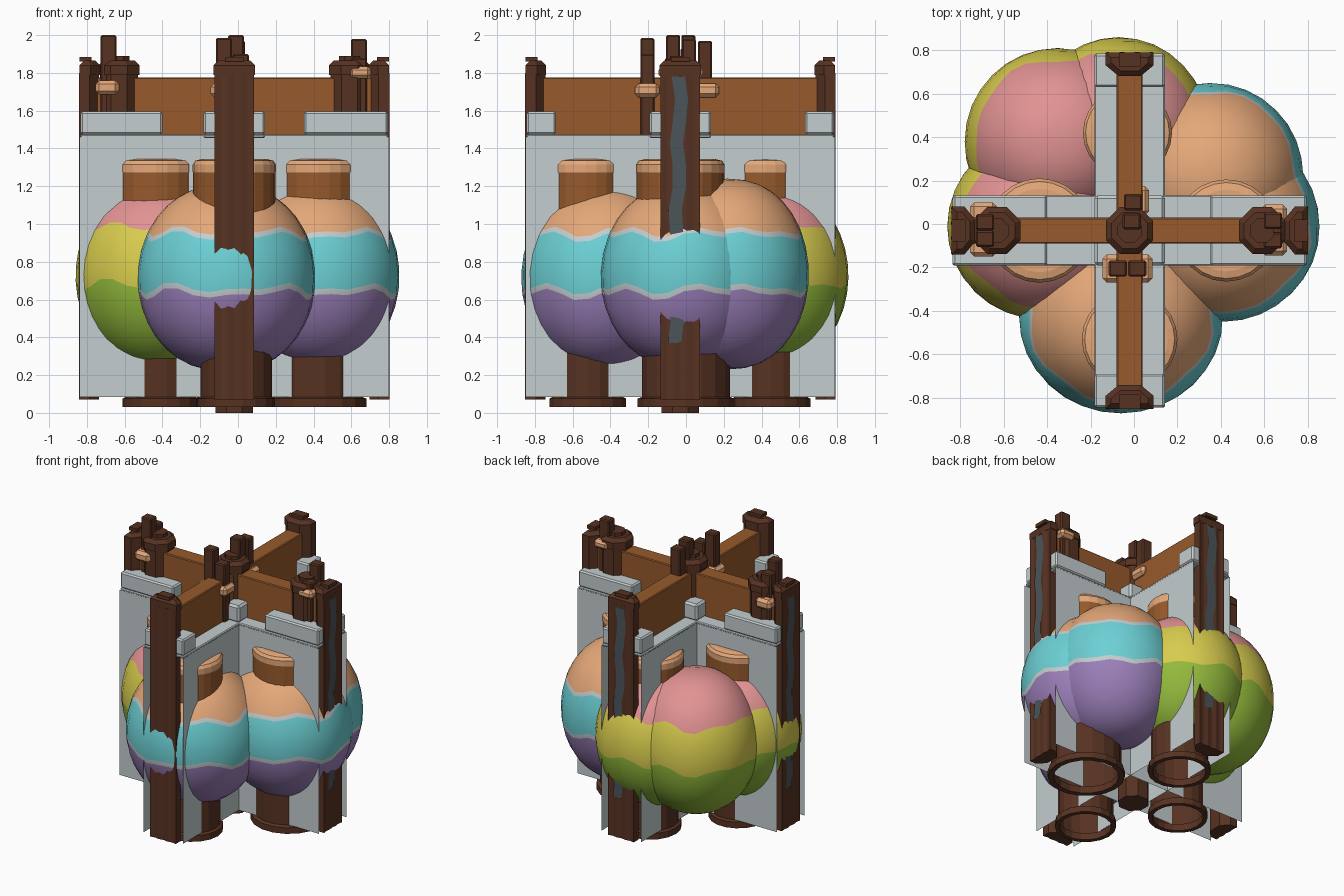
import bpy, bmesh, math
from mathutils import Vector

if "Cube" in bpy.data.objects:
    bpy.data.objects.remove(bpy.data.objects["Cube"])

CX, CY = -0.02, -0.03          # middle of the crossing walls


def mat(name, rgb):
    m = bpy.data.materials.new(name)
    m.diffuse_color = (*rgb, 1)
    m.use_nodes = True
    m.node_tree.nodes["Principled BSDF"].inputs["Base Color"].default_value = m.diffuse_color
    return m


GRAY = mat("stone_gray", (0.55, 0.61, 0.62))
DARK = mat("dark_wood", (0.095, 0.032, 0.016))
WOOD = mat("beam_wood", (0.31, 0.102, 0.025))
TAN = mat("tan_clay", (0.78, 0.39, 0.19))
PINK = mat("pink_clay", (0.76, 0.29, 0.29))
YELLOW = mat("yellow_clay", (0.68, 0.60, 0.075))
GREEN = mat("green_clay", (0.29, 0.49, 0.045))
TEAL = mat("teal_clay", (0.15, 0.63, 0.66))
PURPLE = mat("purple_clay", (0.33, 0.215, 0.49))
SLATE = mat("slate", (0.07, 0.09, 0.10))


def finish(name, bm, mats, smooth=False):
    me = bpy.data.meshes.new(name)
    bmesh.ops.recalc_face_normals(bm, faces=bm.faces)
    bm.to_mesh(me)
    bm.free()
    for m in mats:
        me.materials.append(m)
    ob = bpy.data.objects.new(name, me)
    bpy.context.collection.objects.link(ob)
    if smooth:
        for p in me.polygons:
            p.use_smooth = True
    return ob


def box(name, x0, x1, y0, y1, z0, z1, m, bevel=0.0):
    bm = bmesh.new()
    bmesh.ops.create_cube(bm, size=1)
    for v in bm.verts:
        v.co = Vector(((x0 + x1) / 2 + v.co.x * (x1 - x0),
                       (y0 + y1) / 2 + v.co.y * (y1 - y0),
                       (z0 + z1) / 2 + v.co.z * (z1 - z0)))
    if bevel:
        bmesh.ops.bevel(bm, geom=list(bm.edges), offset=bevel, segments=1, affect='EDGES')
    return finish(name, bm, [m])


def prism(name, pts, z0, z1, m, bevel=0.0):
    """Upright prism over a plan outline."""
    bm = bmesh.new()
    lo = [bm.verts.new((x, y, z0)) for x, y in pts]
    hi = [bm.verts.new((x, y, z1)) for x, y in pts]
    n = len(pts)
    bm.faces.new(lo)
    top = bm.faces.new(hi)
    for i in range(n):
        bm.faces.new((lo[i], lo[(i + 1) % n], hi[(i + 1) % n], hi[i]))
    if bevel:
        bmesh.ops.bevel(bm, geom=list(top.edges), offset=bevel, segments=1, affect='EDGES')
    return finish(name, bm, [m])


def lathe(name, cx, cy, prof, mats, idx, n=20, cap=False):
    """Revolved profile of (radius, height); idx gives the colour of each band."""
    bm = bmesh.new()
    rings = [[bm.verts.new((cx + r * math.cos(2 * math.pi * i / n),
                            cy + r * math.sin(2 * math.pi * i / n), z)) for i in range(n)]
             for r, z in prof]
    for k, (a, b) in enumerate(zip(rings, rings[1:])):
        for i in range(n):
            f = bm.faces.new((a[i], a[(i + 1) % n], b[(i + 1) % n], b[i]))
            f.material_index = idx[k]
    if cap:
        bm.faces.new(rings[-1]).material_index = idx[-1]
    return finish(name, bm, mats)


def octagon(x, y, r):
    a = [math.pi / 8 + i * math.pi / 4 for i in range(8)]
    k = r / math.cos(math.pi / 8)
    return [(x + k * math.cos(t), y + k * math.sin(t)) for t in a]


def bulb(name, cx, cy, rx, ry, z0, z1, breaks, mats, n=32):
    """Rounded pot body with wavy painted bands between the break heights."""
    zc, h = (z0 + z1) / 2, (z1 - z0) / 2
    phis = [0] + [math.acos((zc - b) / h) for b in breaks] + [math.pi]
    rows = []                                      # (phi, wave strength, band)
    for k in range(len(phis) - 1):
        steps = max(1, round((phis[k + 1] - phis[k]) / 0.17))
        w0, w1 = float(k > 0), float(k < len(phis) - 2)
        for s in range(steps):
            t = s / steps
            rows.append((phis[k] + (phis[k + 1] - phis[k]) * t, w0 + (w1 - w0) * t, k))
    bm = bmesh.new()
    bot, top = bm.verts.new((cx, cy, z0)), bm.verts.new((cx, cy, z1))
    rings = []
    for phi, w, k in rows[1:]:
        ring = []
        for i in range(n):
            a = 2 * math.pi * i / n
            p = phi + w * (0.04 * math.sin(5 * a) + 0.035 * math.sin(8 * a + 1))
            r = max(0.0, math.sin(p)) ** 0.88
            ring.append(bm.verts.new((cx + rx * r * math.cos(a), cy + ry * r * math.sin(a),
                                      zc - h * math.cos(p))))
        rings.append(ring)
    for i in range(n):
        j = (i + 1) % n
        bm.faces.new((bot, rings[0][j], rings[0][i])).material_index = 0
        bm.faces.new((top, rings[-1][i], rings[-1][j])).material_index = rows[-1][2]
        for q in range(len(rings) - 1):
            f = bm.faces.new((rings[q][i], rings[q][j], rings[q + 1][j], rings[q + 1][i]))
            f.material_index = rows[q + 1][2]
    return finish(name, bm, mats, True)


def arm(k, u, v):
    """Point u along arm k and v across it (0 right, 1 back, 2 left, 3 front)."""
    c, s = ((1, 0), (0, 1), (-1, 0), (0, -1))[k]
    return CX + u * c - v * s, CY + u * s + v * c


def arm_box(name, k, u0, u1, w, z0, z1, m, bevel=0.0):
    (xa, ya), (xb, yb) = arm(k, u0, -w), arm(k, u1, w)
    return box(name, min(xa, xb), max(xa, xb), min(ya, yb), max(ya, yb), z0, z1, m, bevel)


SIDES = ("right", "back", "left", "front")
RAISED = (0.37, 0.66, 0.38, 0.66)
W, L = 0.162, 0.82
for k, side in enumerate(SIDES):
    # open wall panels, one sheet on each side of the arm
    bm = bmesh.new()
    for v in (-W, W):
        a, b = arm(k, 0, v), arm(k, L, v)
        bm.faces.new([bm.verts.new(p) for p in ((*a, 0.085), (*b, 0.085), (*b, 1.46), (*a, 1.46))])
    finish(side + "_wall_panels", bm, [GRAY])
    # coping, raised end block and ridge beam
    arm_box(side + "_coping", k, 0, L - 0.006, W, 1.455, 1.475, GRAY, 0.006)
    arm_box(side + "_raised_block", k, RAISED[k], L - 0.006, W, 1.475, 1.595, GRAY, 0.01)
    arm_box(side + "_beam", k, 0, L - 0.02, 0.06, 1.46, 1.775, WOOD, 0.006)
    # ribbed half post at the end of the arm
    rib = [(L + 0.002 - 0.006 * (i % 2), -0.105 + 0.035 * i) for i in range(7)]
    outline = rib + [(0.765, 0.105), (0.715, 0.05), (0.715, -0.05), (0.765, -0.105)]
    prism(side + "_end_post", [arm(k, u, v) for u, v in outline], 0.07, 1.80, DARK)
    rim = [(L, -.11), (L, .11), (.76, .11), (.71, .05), (.71, -.05), (.76, -.11)]
    prism(side + "_end_post_rim", [arm(k, u, v) for u, v in rim], 1.79, 1.865, DARK, 0.025)
    arm_box(side + "_end_post_cap", k, 0.755, L, 0.05, 1.86, 1.885, DARK)
    # crooked slate strip on the end post
    if side != "front":
        bm = bmesh.new()
        prev = None
        for i in range(13):
            z = 0.37 + i * 0.1175
            c = 0.012 * math.sin(i * 1.9) - 0.03 + 0.028 * i / 12
            row = [bm.verts.new((*arm(k, L + 0.005, c + d), z)) for d in (-.035, .035)]
            if prev:
                bm.faces.new((prev[0], prev[1], row[1], row[0]))
            prev = row
        finish(side + "_slate_strip", bm, [SLATE])

# raised block over the crossing
box("center_block", CX - W, CX + W, CY - W, CY + W, 1.47, 1.595, GRAY, 0.014)

# inner round posts
for name, x, y, z0 in (("center_post", CX, CY, 0.0), ("left_inner_post", -0.63, CY, 1.44),
                       ("right_inner_post", 0.59, CY, 1.44)):
    prism(name, octagon(x, y, 0.10), z0, 1.80, DARK)
    prism(name + "_rim", octagon(x, y, 0.108), 1.79, 1.865, DARK, 0.025)
    prism(name + "_cap", octagon(x, y, 0.055), 1.86, 1.89, DARK)

# square pegs: x, y, height
for i, (x, y, z) in enumerate(((-.685, -.068, 2.0), (-.685, .008, 1.93), (.64, -.075, 1.88),
                               (.64, .015, 1.98), (-.075, -.205, 1.985), (.015, -.205, 1.90),
                               (-.01, .012, 2.0), (-.005, .10, 1.97))):
    box("peg_%d" % i, x - .042, x + .042, y - .037, y + .037, 1.46, z, DARK, 0.008)

# tan wraps tied round the pegs
for name, b in (("left_wrap", (-.755, -.63, -.15, .10, 1.685, 1.76)),
                ("right_wrap", (.585, .705, -.145, .09, 1.77, 1.835)),
                ("front_wrap", (-.145, .085, -.27, -.14, 1.67, 1.745)),
                ("back_wrap", (-.08, .07, .04, .175, 1.67, 1.745))):
    box(name, *b, TAN, 0.02)

# pot bodies
COOL = ((0.63, 0.66, 0.935, 0.962), (PURPLE, GRAY, TEAL, GRAY, TAN))
WARM = ((0.68, 0.985), (GREEN, YELLOW, PINK))
for name, x, y, rx, ry, z0, z1, (br, ms) in (
        ("front_pot", -.06, -.425, .47, .447, .22, 1.21, COOL),
        ("right_pot", .41, -.01, .445, .44, .24, 1.21, COOL),
        ("back_right_pot", .35, .22, .43, .43, .23, 1.24, COOL),
        ("left_pot", -.42, -.01, .44, .43, .24, 1.21, WARM),
        ("back_left_pot", -.35, .38, .43, .43, .23, 1.24, WARM),
        ("back_pot", -.07, .42, .42, .44, .24, 1.21, WARM)):
    bulb(name, x, y, rx, ry, z0, z1, br, ms)

# pot necks with tan lips
for side, x, y, r in (("front", -.02, -.53, .22), ("right", .425, -.03, .235),
                      ("back", -.03, .42, .205), ("left", -.435, -.03, .24)):
    lathe(side + "_neck", x, y,
          [(r * .99, 1.05), (r * .99, 1.27), (r, 1.275), (r, 1.315), (r * .94, 1.335), (r * .8, 1.343)],
          [WOOD, TAN], [0, 1, 1, 1, 1], 24, True)

# hollow pot feet, open underneath
for side, x, y, r in (("front", -.01, -.52, .195), ("right", .42, .0, .245),
                      ("back", -.02, .45, .20), ("left", -.41, -.03, .19)):
    lathe(side + "_foot", x, y,
          [(r * .97, .42), (r * .97, .085), (r * 1.06, .075), (r * 1.06, .03), (r * .9, .03), (r * .9, .08)],
          [DARK], [0] * 5, 18)
